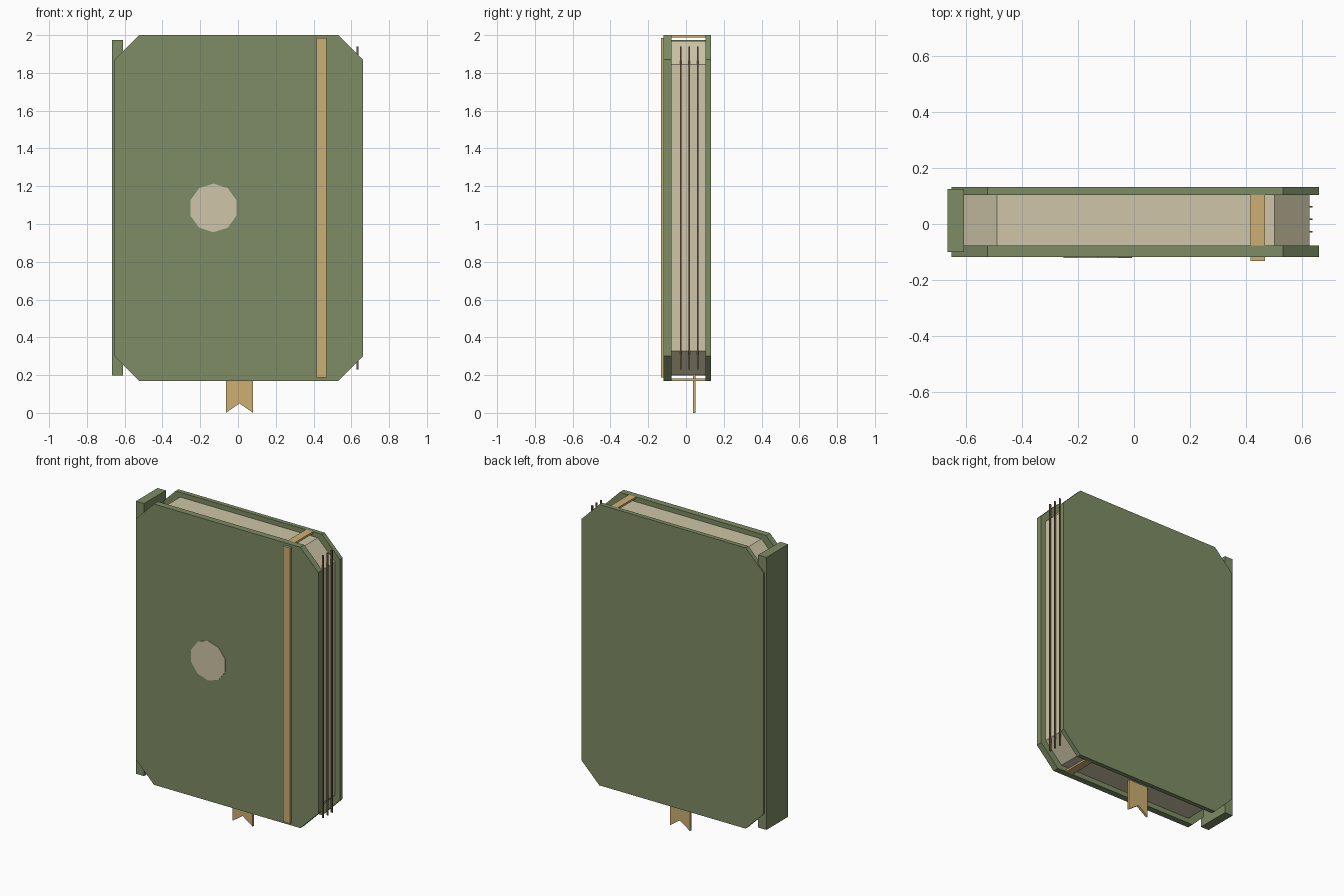
import bpy
import bmesh
from math import sin, cos, tau

cube = bpy.data.objects.get("Cube")
if cube:
    bpy.data.objects.remove(cube, do_unlink=True)


def material(name, rgb):
    mat = bpy.data.materials.new(name)
    mat.use_nodes = True
    colour = (*rgb, 1.0)
    mat.diffuse_color = colour
    bsdf = next(n for n in mat.node_tree.nodes if n.type == "BSDF_PRINCIPLED")
    bsdf.inputs["Base Color"].default_value = colour
    return mat


green = material("cover green", (0.21, 0.265, 0.13))
cream = material("paper cream", (0.62, 0.56, 0.39))
tan = material("ribbon tan", (0.61, 0.43, 0.17))
brown = material("page line brown", (0.17, 0.11, 0.045))


def prism(name, profile, y0, y1, mat):
    """Extrude an x-z outline from y0 to y1."""
    bm = bmesh.new()
    face = bm.faces.new([bm.verts.new((x, y0, z)) for x, z in profile])
    extruded = bmesh.ops.extrude_face_region(bm, geom=[face])["geom"]
    verts = [v for v in extruded if isinstance(v, bmesh.types.BMVert)]
    bmesh.ops.translate(bm, verts=verts, vec=(0, y1 - y0, 0))
    bmesh.ops.recalc_face_normals(bm, faces=bm.faces)
    mesh = bpy.data.meshes.new(name)
    bm.to_mesh(mesh)
    bm.free()
    mesh.materials.append(mat)
    obj = bpy.data.objects.new(name, mesh)
    bpy.context.collection.objects.link(obj)
    return obj


def rect(x0, x1, z0, z1):
    return [(x0, z0), (x1, z0), (x1, z1), (x0, z1)]


def clipped_rect(x0, x1, z0, z1, c):
    return [(x0 + c, z0), (x1 - c, z0), (x1, z0 + c), (x1, z1 - c),
            (x1 - c, z1), (x0 + c, z1), (x0, z1 - c), (x0, z0 + c)]


# Covers, page block and spine
bottom, top = 0.17, 2.0
front, inner_front, inner_back, back = -0.118, -0.077, 0.104, 0.133
cover = clipped_rect(-0.653, 0.662, bottom, top, 0.13)
prism("front_cover", cover, front, inner_front, green)
prism("back_cover", cover, inner_back, back, green)
prism("page_block", clipped_rect(-0.615, 0.628, 0.202, 1.969, 0.125),
      inner_front, inner_back, cream)
prism("spine", rect(-0.667, -0.608, 0.197, 1.973), -0.1, 0.125, green)

# Round label on the front cover
label = [(-0.13 + 0.129 * sin(i * tau / 10), 1.085 + 0.129 * cos(i * tau / 10))
         for i in range(10)]
prism("front_label", label, front - 0.004, front, cream)

# Elastic strap: front run plus the returns between the covers
left, right = 0.416, 0.468
prism("strap_front", rect(left, right, 0.187, 1.984), -0.133, front, tan)
for name, z in (("strap_top", top - 0.013), ("strap_bottom", bottom)):
    prism(name, rect(left, right, z, z + 0.013), inner_front, inner_back, tan)

# Page lines along the open edge
for i, y in enumerate((-0.028, 0.017, 0.062)):
    prism(f"page_line_{i + 1}", rect(0.627, 0.638, 0.23, 1.94),
          y - 0.003, y + 0.003, brown)

# Swallow-tailed ribbon bookmark
prism("bookmark", [(-0.064, 0), (0.008, 0.05), (0.08, 0), (0.08, 0.23), (-0.064, 0.23)],
      0.036, 0.051, tan)
